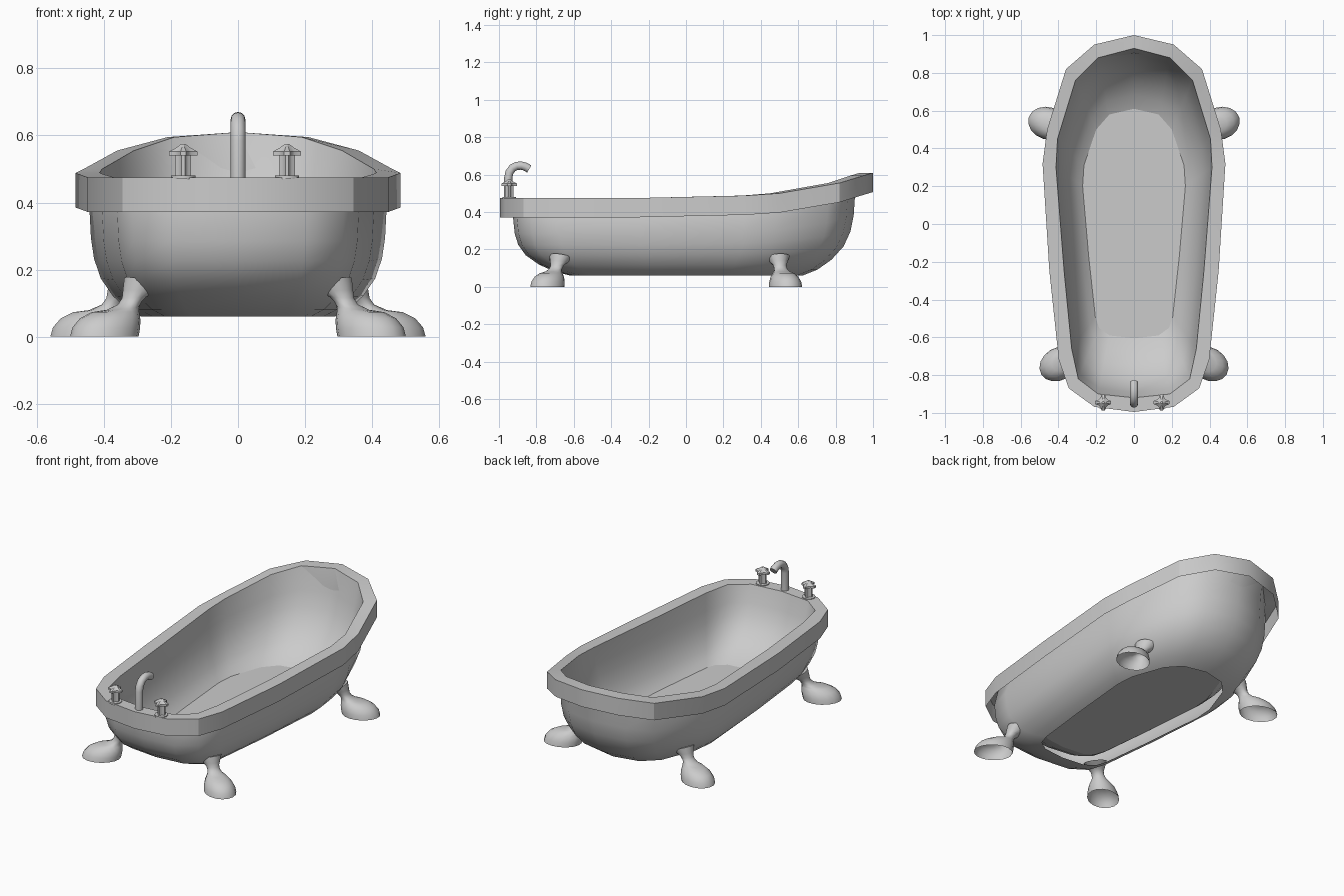
import bpy, bmesh, math
from mathutils import Vector

if "Cube" in bpy.data.objects:
    bpy.data.objects.remove(bpy.data.objects["Cube"])


def finish(name, bm, angle=30):
    bmesh.ops.recalc_face_normals(bm, faces=bm.faces[:])
    me = bpy.data.meshes.new(name)
    bm.to_mesh(me)
    bm.free()
    ob = bpy.data.objects.new(name, me)
    bpy.context.collection.objects.link(ob)
    bpy.ops.object.select_all(action='DESELECT')
    ob.select_set(True)
    bpy.context.view_layer.objects.active = ob
    bpy.ops.object.shade_smooth_by_angle(angle=math.radians(angle))
    return ob


def loft(name, rings, caps=(True, True), angle=30):
    bm = bmesh.new()
    vs = [[bm.verts.new(p) for p in r] for r in rings]
    n = len(rings[0])
    for a, b in zip(vs, vs[1:]):
        for i in range(n):
            j = (i + 1) % n
            bm.faces.new((a[i], a[j], b[j], b[i]))
    if caps[0]:
        bm.faces.new(vs[0])
    if caps[1]:
        bm.faces.new(vs[-1])
    return finish(name, bm, angle)


def full(half):
    return half + [(-x, y) for x, y in half[-2:0:-1]]


def rim_z(y):
    k = [(-1.1, .475), (-.2, .475), (.32, .488), (.5, .50), (.82, .555), (.95, .595), (1.1, .64)]
    for (a, za), (b, zb) in zip(k, k[1:]):
        if y <= b:
            return za + (zb - za) * (y - a) / (b - a)


# Plan outlines, right half from back to front
outer = full([(0, 1), (.21, .95), (.36, .82), (.46, .5), (.484, .32), (.448, -.25),
              (.398, -.72), (.345, -.87), (.21, -.968), (0, -.995)])
inner = full([(0, .93), (.19, .88), (.31, .76), (.405, .45), (.413, .3), (.37, -.25),
              (.33, -.66), (.295, -.82), (.19, -.9), (0, -.92)])
body = full([(0, .905), (.19, .865), (.315, .76), (.42, .48), (.443, .31), (.405, -.25),
             (.36, -.68), (.315, -.83), (.2, -.905), (0, -.925)])
floor = full([(0, .61), (.13, .58), (.2, .5), (.265, .31), (.272, .2), (.24, -.17),
              (.205, -.49), (.185, -.55), (.13, -.59), (0, -.605)])
base = [(x * 1.06, y * 1.02) for x, y in floor]
# rim height follows the outer outline
top = [rim_z(y) for x, y in outer]
low = [z - .103 for z in top]
profile = [(0, 0), (.03, .28), (.09, .47), (.22, .65), (.45, .81), (.72, .93), (1, 1)]


def level(outline, z):
    zs = z if isinstance(z, list) else [z] * len(outline)
    return [(x, y, h) for (x, y), h in zip(outline, zs)]


def wall(a, za, b, zb, mix):
    rings = []
    for t, s in profile:
        t = t * (1 - mix) + s * mix
        rings.append([(p[0] + (q[0] - p[0]) * t, p[1] + (q[1] - p[1]) * t, h + (zb - h) * s)
                      for p, q, h in zip(a, b, za)])
    return rings


# Tub: inner basin joined under the rim to the outer shell, open underneath
loft("tub", wall(inner, top, floor, .12, .25)[::-1] + wall(body, low, base, .06, 0),
     caps=(False, False), angle=50)
# Flat tub floor
bm = bmesh.new()
bm.faces.new([bm.verts.new(p) for p in level(floor, .12)][::-1])
finish("tub_floor", bm)
# Rim band: flat top and a skirt hanging around the shell
loft("rim", [level(inner, top), level(outer, top), level(outer, low)],
     caps=(False, False), angle=30)

# Feet: sections given as outer point, inner point, half width
sections = [(.10, 0, -.115, 0, .086), (.092, .028, -.121, .025, .083), (.068, .055, -.124, .05, .072),
            (.03, .073, -.122, .075, .054), (-.02, .079, -.124, .09, .04),
            (-.06, .095, -.132, .105, .035), (-.075, .115, -.15, .12, .037),
            (-.08, .14, -.18, .13, .05), (-.088, .178, -.2, .14, .065)]


def foot(name, cx, cy, ang, side, n=16):
    d = Vector((math.cos(ang), math.sin(ang)))
    rings = []
    for uo, zo, ui, zi, w in sections:
        ring = []
        for i in range(n):
            c, s = math.cos(2 * math.pi * i / n), math.sin(2 * math.pi * i / n)
            u, z = (uo + ui) / 2 + (uo - ui) / 2 * c, (zo + zi) / 2 + (zo - zi) / 2 * c
            ring.append((side * (cx + d.x * u - d.y * w * s), cy + d.y * u + d.x * w * s, z))
        rings.append(ring)
    # open, hollow sole
    loft(name, rings, caps=(False, True), angle=50)


for side, tag in ((1, "right"), (-1, "left")):
    foot("front_foot_" + tag, .405, -.745, math.radians(-31), side)
    foot("back_foot_" + tag, .462, .535, math.radians(18), side)

# Spout: tube swept along a hooked path
path = [(-.95, .46), (-.95, .585), (-.944, .612), (-.928, .635), (-.905, .647),
        (-.88, .648), (-.858, .642), (-.838, .63)]
rings = []
for i, (y, z) in enumerate(path):
    a, b = path[max(i - 1, 0)], path[min(i + 1, len(path) - 1)]
    t = Vector((b[0] - a[0], b[1] - a[1])).normalized()
    rings.append([(.022 * math.cos(k * math.pi / 6), y - t.y * .022 * math.sin(k * math.pi / 6),
                   z + t.x * .022 * math.sin(k * math.pi / 6)) for k in range(12)])
loft("spout", rings, angle=40)


# Taps: base plate, stem and lobed cap with a pointed top
def disc(x, r, z, notch=1.0, n=16):
    return [(x + r * (notch if i // 2 % 2 else 1) * math.cos(2 * math.pi * (i - .5) / n),
             -.945 + r * (notch if i // 2 % 2 else 1) * math.sin(2 * math.pi * (i - .5) / n), z)
            for i in range(n)]


for x, tag in ((-.163, "left"), (.146, "right")):
    loft("tap_stem_" + tag, [disc(x, .037, .47), disc(x, .037, .48), disc(x, .024, .481, .7),
                             disc(x, .024, .545, .7)])
    loft("tap_cap_" + tag, [disc(x, .043, .54, .65), disc(x, .043, .552, .65),
                            disc(x, .022, .563, .8), disc(x, .006, .575)])
